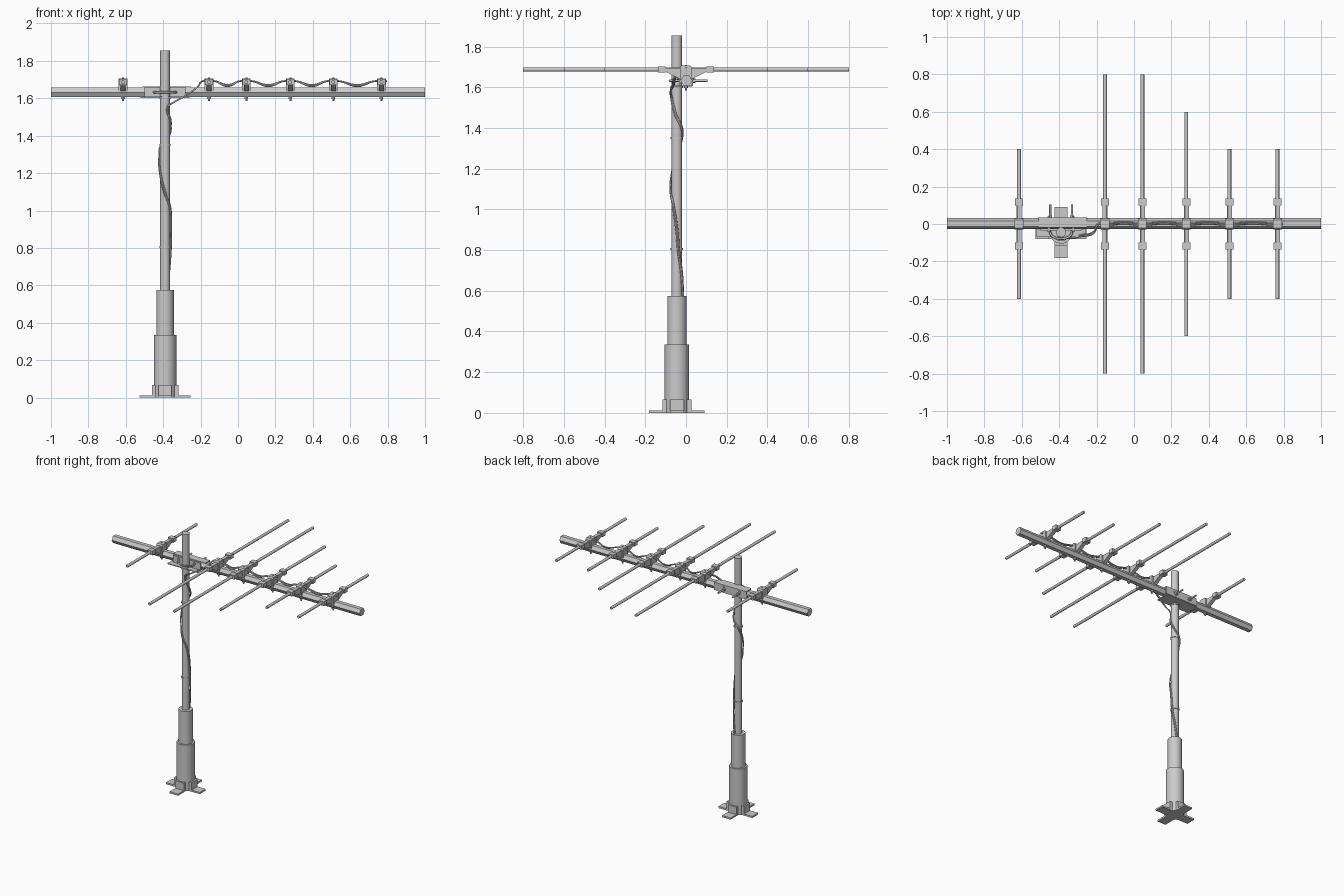
import bpy, math
from mathutils import Vector

if "Cube" in bpy.data.objects:
    bpy.data.objects.remove(bpy.data.objects["Cube"])

MX, MY = -0.39, -0.045      # mast axis
BZ = 1.632                  # boom height
RZ = 1.687                  # element height


def smooth(o, angle=35):
    bpy.ops.object.select_all(action='DESELECT')
    o.select_set(True)
    bpy.context.view_layer.objects.active = o
    bpy.ops.object.shade_smooth_by_angle(angle=math.radians(angle))


def box(name, lo, hi):
    lo, hi = Vector(lo), Vector(hi)
    bpy.ops.mesh.primitive_cube_add(size=1, location=(lo + hi) / 2)
    o = bpy.context.object
    o.name = name
    o.scale = hi - lo
    return o


def rod(name, a, b, r, n=16):
    a, b = Vector(a), Vector(b)
    bpy.ops.mesh.primitive_cylinder_add(vertices=n, radius=r, depth=(b - a).length, location=(a + b) / 2)
    o = bpy.context.object
    o.name = name
    o.rotation_euler = (b - a).to_track_quat('Z', 'Y').to_euler()
    if n > 8:
        smooth(o)
    return o


def prism(name, profile, x0, x1):
    # extrudes a (y, z) outline along x
    n = len(profile)
    v = [(x, y, z) for x in (x0, x1) for y, z in profile]
    f = [tuple(reversed(range(n))), tuple(range(n, 2 * n))]
    f += [(i, (i + 1) % n, n + (i + 1) % n, n + i) for i in range(n)]
    me = bpy.data.meshes.new(name)
    me.from_pydata(v, [], f)
    o = bpy.data.objects.new(name, me)
    bpy.context.collection.objects.link(o)
    return o


def tube(name, pts, r, cyclic=False):
    cu = bpy.data.curves.new(name, 'CURVE')
    cu.dimensions = '3D'
    cu.bevel_depth = r
    cu.bevel_resolution = 2
    cu.resolution_u = 6
    cu.use_fill_caps = True
    s = cu.splines.new('BEZIER')
    s.bezier_points.add(len(pts) - 1)
    for p, co in zip(s.bezier_points, pts):
        p.co = co
        p.handle_left_type = p.handle_right_type = 'AUTO'
    s.use_cyclic_u = cyclic
    o = bpy.data.objects.new(name, cu)
    bpy.context.collection.objects.link(o)
    bpy.ops.object.select_all(action='DESELECT')
    o.select_set(True)
    bpy.context.view_layer.objects.active = o
    bpy.ops.object.convert(target='MESH')
    smooth(bpy.context.object, 60)


def around(angle, r, z):
    a = math.radians(angle)
    return (MX + r * math.cos(a), MY + r * math.sin(a), z)


# mast and its two stepped sleeves
rod("mast", (MX, MY, 0.3), (MX, MY, 1.855), 0.026, 24)
rod("mast_upper_sleeve", (MX, MY, 0.1), (MX, MY, 0.575), 0.047, 28)
rod("mast_lower_sleeve", (MX, MY, 0.0), (MX, MY, 0.335), 0.06, 32)

# four angle brackets as feet
foot = [(0.05, 0), (0.137, 0), (0.137, 0.012), (0.071, 0.012), (0.071, 0.066), (0.05, 0.066)]
for i in range(4):
    o = prism("base_foot", foot, -0.034, 0.034)
    o.location = (MX, MY, 0)
    o.rotation_euler.z = i * math.pi / 2

# hexagonal boom
hexa = [(0.002 + 0.029 * math.cos(math.radians(a)), BZ + 0.029 * math.sin(math.radians(a)))
        for a in range(0, 360, 60)]
prism("boom", hexa, -1, 1)

# elements with their holders
web = [(-0.105, 1.678), (-0.045, 1.648), (-0.03, 1.64), (0.03, 1.64), (0.045, 1.648), (0.105, 1.678),
       (0.105, 1.694), (-0.105, 1.694)]
centre = [(-0.03, 1.635), (0.03, 1.635), (0.03, 1.697), (0.022, 1.706), (-0.022, 1.706), (-0.03, 1.697)]
elements = [(-0.615, 0.4), (-0.155, 0.8), (0.045, 0.8), (0.28, 0.6), (0.51, 0.4), (0.767, 0.4)]
for x, h in elements:
    rod("element_rod", (x, -h, RZ), (x, h, RZ), 0.01, 12)
    prism("holder_web", web, x - 0.014, x + 0.014)
    prism("holder_centre", centre, x - 0.023, x + 0.023)
    for s in (-1, 1):
        ys = sorted((s * 0.1, s * 0.137))
        box("holder_end_grip", (x - 0.021, ys[0], 1.672), (x + 0.021, ys[1], 1.702))
    rod("holder_bolt", (x, 0, 1.585), (x, 0, 1.71), 0.005, 10)
    rod("holder_nut", (x, 0, 1.596), (x, 0, 1.608), 0.011, 6)

# mast clamp: side plates, saddle and U bolts
box("clamp_back_plate", (-0.51, 0.024, 1.607), (-0.25, 0.034, 1.657))
box("clamp_top_lip", (-0.51, -0.02, 1.655), (-0.25, 0.034, 1.663))
box("clamp_lower_plate", (-0.52, -0.07, 1.603), (-0.26, 0.03, 1.609))
box("clamp_front_plate", (-0.5, -0.035, 1.609), (-0.28, -0.024, 1.66))
for x in (-0.455, -0.325):
    rod("clamp_plate_bolt", (x, -0.043, 1.645), (x, 0.04, 1.645), 0.009, 6)
r = 0.058
zb = 1.632
arc = [(MX + r * math.cos(math.radians(a)), MY + 0.034 * math.sin(math.radians(a)), zb)
       for a in range(180, 361, 30)]
tube("clamp_u_bolt", [(MX - r, 0.105, zb), (MX - r, 0.03, zb)] + arc + [(MX + r, 0.03, zb), (MX + r, 0.105, zb)], 0.006)
for s in (-1, 1):
    rod("clamp_u_bolt_nut", (MX + s * r, 0.034, zb), (MX + s * r, 0.046, zb), 0.012, 6)

# twin cable: humps along the boom, then winds down the mast
wind = [(-60, 1.555), (-15, 1.47), (50, 1.40), (130, 1.35), (180, 1.28), (215, 1.2),
        (265, 1.1), (325, 1.02), (360, 0.9), (375, 0.8), (410, 0.68), (435, 0.57)]
for k in (-1, 1):
    off = 0.0035 * k
    pts = []
    live = elements[1:][::-1]
    for i, (x, h) in enumerate(live):
        pts += [(x + 0.03, off, 1.692), (x - 0.035, off, 1.692)]
        if i < len(live) - 1:
            mid = (x + live[i + 1][0]) / 2
            pts.append((mid, 0.006 + off, 1.668 + off))
    pts += [(-0.215, -0.045 + off, 1.662), (-0.29, -0.064 + off, 1.608), (-0.345, -0.076, 1.578)]
    pts += [around(a + 6 * k, 0.032, z) for a, z in wind]
    tube("cable", pts, 0.0045)

# cable ties on the mast
for z in (1.6, 1.35, 0.805):
    rod("cable_tie", (MX, MY, z - 0.005), (MX, MY, z + 0.005), 0.030, 20)
